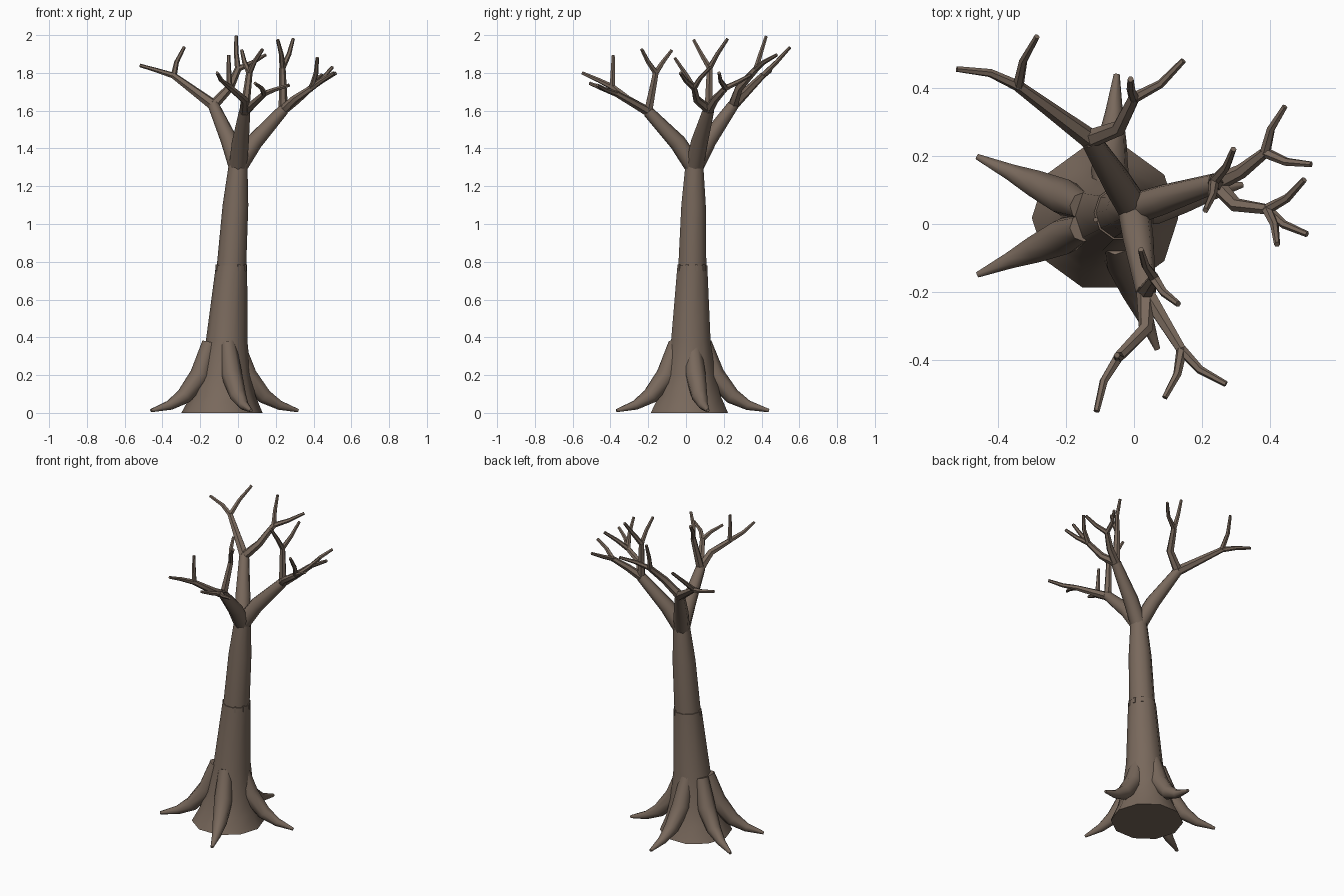
import bpy, bmesh, math
from mathutils import Vector, Matrix

if "Cube" in bpy.data.objects:
    bpy.data.objects.remove(bpy.data.objects["Cube"])

bark = bpy.data.materials.new("brown_bark")
bark.diffuse_color = (0.19, 0.14, 0.107, 1)
bark.use_nodes = True
bark.node_tree.nodes["Principled BSDF"].inputs["Base Color"].default_value = bark.diffuse_color
TIP = 0.009


def tube(name, pts, radii, sides, level=False, turn=0.0):
    """Capped tube through points; level keeps its rings horizontal."""
    bm = bmesh.new()
    rings = []
    for i, (p, r) in enumerate(zip(pts, radii)):
        along = pts[min(i + 1, len(pts) - 1)] - pts[max(i - 1, 0)]
        up = Vector((0, 0, 1))
        rot = Matrix.Identity(3) if level else up.rotation_difference(along).to_matrix()
        angles = [turn + math.tau * k / sides for k in range(sides)]
        rings.append([bm.verts.new(p + rot @ Vector((math.cos(t), math.sin(t), 0)) * r)
                      for t in angles])
    for lo, hi in zip(rings, rings[1:]):
        for k in range(sides):
            n = (k + 1) % sides
            bm.faces.new((lo[k], lo[n], hi[n], hi[k]))
    bm.faces.new(rings[0][::-1])
    bm.faces.new(rings[-1])
    me = bpy.data.meshes.new(name)
    bm.to_mesh(me)
    bm.free()
    me.materials.append(bark)
    ob = bpy.data.objects.new(name, me)
    bpy.context.collection.objects.link(ob)
    bpy.ops.object.select_all(action='DESELECT')
    ob.select_set(True)
    bpy.context.view_layer.objects.active = ob
    bpy.ops.object.shade_smooth_by_angle(angle=math.radians(50))


def trunk_centre(z):
    """The trunk leans steadily as it rises."""
    return Vector((-.085 + .065 * z, .018 + .02 * z, z))


def trunk(name, heights, radii):
    tube(name, [trunk_centre(z) for z in heights], radii, 10, True)


def bough(name, a, b, r0, r1, bow=0.0, sides=6):
    """Tapering bough from a to b, bowed sideways at its middle; returns its end."""
    a, b = Vector(a), Vector(b)
    d = b - a
    mid = a.lerp(b, .48) + Vector((d.y, -d.x, 0)) * bow
    tube(name, [a, mid, b], [r0, (r0 + r1) / 2, r1], sides)
    return b


def twigs(name, node, *tips):
    """Fork into thin twigs that bow to alternate sides."""
    for i, tip in enumerate(tips):
        bough(name, node, tip, .016, TIP, .08 * (-1) ** i)


def limb(name, node):
    """Main limb, rising steeply from the crown before it leans out."""
    a, b = trunk_centre(1.3), Vector(node)
    mid = a.lerp(b, .36) + Vector((0, 0, .025))
    tube(name, [a, mid, b], [.048, .045, .03], 8)
    return b


# Trunk: flared lower half and a slightly thinner upper half
trunk("lower_trunk", (0, .09, .2, .38, .78), (.215, .172, .14, .11, .083))
trunk("upper_trunk", (.74, 1.1, 1.31), (.079, .068, .05))

# Small bark teeth below the trunk seam
for deg in (-60, -20, 15, 50, 195):
    t = math.radians(deg)
    foot = trunk_centre(.75) + Vector((math.cos(t), math.sin(t), 0)) * .079
    tube("bark_tooth", [foot, foot + Vector((0, 0, .035))], [TIP, TIP], 4, True, t + math.pi / 4)

# Roots: one profile swept outward by compass angle and reach
for deg, reach in ((155, .42), (204, .415), (291, .415), (13.5, .41), (86, .42)):
    out = Vector((math.cos(math.radians(deg)), math.sin(math.radians(deg)), 0))
    profile = ((.075, .37), (.13, .2), (.225, .088), (.31, .04), (reach, .012))
    tube("root", [Vector((-.08, .02, z)) + out * r for r, z in profile],
         (.042, .056, .043, .026, TIP), 8)

# Back limb and its forks
fork = limb("back_limb", (-.13, .25, 1.63))
node = bough("back_branch", fork, (-.34, .405, 1.785), .03, .017)
twigs("back_twig", node, (-.52, .455, 1.84), (-.285, .55, 1.935))
node = bough("back_branch", fork, (0, .37, 1.82), .028, .018, .2)
twigs("back_twig", node, (.145, .48, 1.895), (-.01, .425, 1.995))

# Right limb and its forks
fork = limb("right_limb", (.24, .12, 1.605))
node = bough("right_branch", fork, (.385, .21, 1.72), .027, .016, .06)
twigs("right_twig", node, (.52, .175, 1.8), (.443, .345, 1.79))
node = bough("right_branch", fork, (.39, .043, 1.72), .026, .016, .18)
twigs("right_twig", node, (.508, -.03, 1.8), (.42, -.06, 1.88), (.5, .13, 1.83))
node = bough("right_branch", fork, (.235, .125, 1.825), .025, .017)
twigs("right_twig", node, (.292, .22, 1.98), (.21, .04, 1.975))

# Front limb and its forks
fork = limb("front_limb", (.035, -.2, 1.595))
node = bough("front_branch", fork, (-.045, -.39, 1.725), .028, .016, -.2)
twigs("front_twig", node, (-.11, -.55, 1.8), (-.05, -.385, 1.895))
node = bough("front_branch", fork, (.14, -.37, 1.69), .026, .016)
twigs("front_twig", node, (.27, -.47, 1.735), (.09, -.51, 1.745))
node = bough("front_branch", fork, (.06, -.16, 1.8), .025, .017)
twigs("front_twig", node, (.13, -.235, 1.925), (.02, -.075, 1.92))
